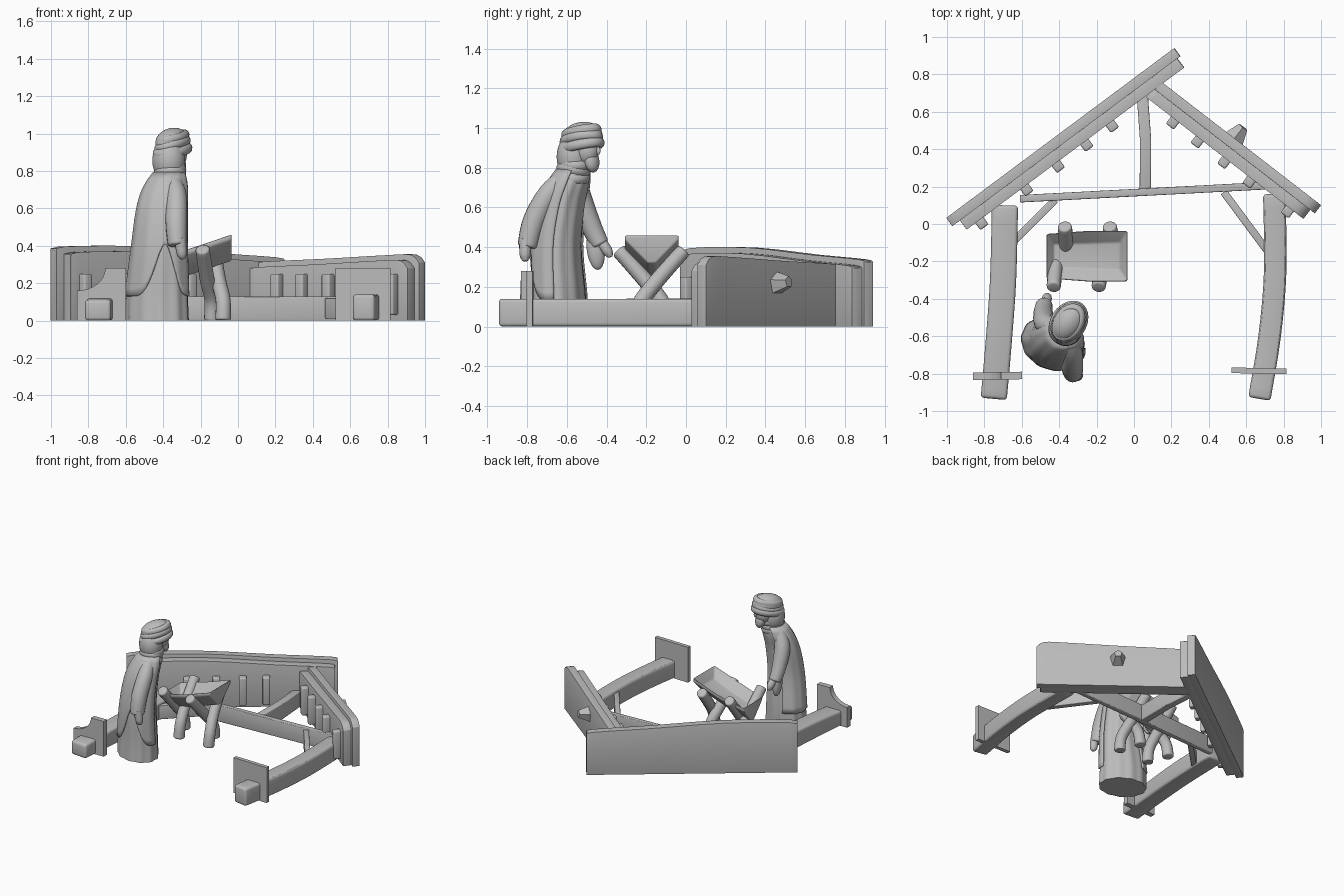
import bpy, bmesh, math
from mathutils import Vector, Matrix

if "Cube" in bpy.data.objects:
    bpy.data.objects.remove(bpy.data.objects["Cube"])

stone = bpy.data.materials.new("plain grey")
stone.use_nodes = True
stone.diffuse_color = (0.5, 0.5, 0.5, 1)
stone.node_tree.nodes["Principled BSDF"].inputs["Base Color"].default_value = (0.5, 0.5, 0.5, 1)


def finish(name, bm, angle=40):
    bmesh.ops.recalc_face_normals(bm, faces=bm.faces)
    me = bpy.data.meshes.new(name)
    bm.to_mesh(me)
    bm.free()
    me.materials.append(stone)
    me.shade_smooth()
    me.set_sharp_from_angle(angle=math.radians(angle))
    ob = bpy.data.objects.new(name, me)
    bpy.context.collection.objects.link(ob)
    return ob


def bevel_sharp(bm, size, segments=3):
    bmesh.ops.recalc_face_normals(bm, faces=bm.faces)
    edges = [e for e in bm.edges if e.is_manifold and e.calc_face_angle() > 0.6]
    bmesh.ops.bevel(bm, geom=edges, offset=size, segments=segments, profile=0.5,
                    affect='EDGES', clamp_overlap=True)


def loft(rings, loop=False, open_ring=False):
    """Skin rings of points; cap the ends unless they join up."""
    bm = bmesh.new()
    vs = [[bm.verts.new(p) for p in r] for r in rings]
    n = len(vs[0])
    pairs = list(zip(vs, vs[1:])) + ([(vs[-1], vs[0])] if loop else [])
    for a, b in pairs:
        for i in range(n - 1 if open_ring else n):
            j = (i + 1) % n
            bm.faces.new((a[i], a[j], b[j], b[i]))
    if not loop and not open_ring:
        bm.faces.new(vs[0])
        bm.faces.new(vs[-1])
    return bm


def beam(name, pts, width, base=0.0, bevel=0.012):
    """Upright timber along (x, y, top height) points."""
    rings = []
    for i, (x, y, top) in enumerate(pts):
        a, b = pts[max(i - 1, 0)], pts[min(i + 1, len(pts) - 1)]
        d = Vector((b[0] - a[0], b[1] - a[1])).normalized()
        s = Vector((-d.y, d.x, 0)) * width / 2
        low, high = Vector((x, y, base)), Vector((x, y, top))
        rings.append([low + s, low - s, high - s, high + s])
    bm = loft(rings)
    bevel_sharp(bm, bevel)
    return finish(name, bm, 30)


def smooth_path(pts, steps=5):
    """Catmull-Rom through points of any length."""
    pts = [Vector(p) for p in pts]
    out = []
    for i in range(len(pts) - 1):
        p0, p1, p2, p3 = pts[max(i - 1, 0)], pts[i], pts[i + 1], pts[min(i + 2, len(pts) - 1)]
        for k in range(steps):
            t = k / steps
            out.append(0.5 * (2 * p1 + (p2 - p0) * t + (2 * p0 - 5 * p1 + 4 * p2 - p3) * t * t
                              + (3 * p1 - p0 - 3 * p2 + p3) * t ** 3))
    return out + [pts[-1]]


def tube(name, pts, bevel=0.012):
    """Round limb through (x, y, z, radius) points."""
    path = smooth_path(pts)
    rings = []
    for i, p in enumerate(path):
        d = (path[min(i + 1, len(path) - 1)] - path[max(i - 1, 0)]).to_3d().normalized()
        u = d.cross(Vector((0.9, 0.3, 0.1))).normalized()
        v = d.cross(u)
        rings.append([p.to_3d() + (u * math.cos(a) + v * math.sin(a)) * p[3]
                      for a in (k * math.tau / 16 for k in range(16))])
    bm = loft(rings)
    bevel_sharp(bm, bevel)
    for v in bm.verts:
        v.co.z = max(v.co.z, 0)
    return finish(name, bm)


def ball(name, loc, size, turn=0.0, tilt=0.0):
    bm = bmesh.new()
    m = (Matrix.Translation(loc) @ Matrix.Rotation(turn, 4, 'Z')
         @ Matrix.Rotation(tilt, 4, 'X') @ Matrix.Diagonal((*size, 1)))
    bmesh.ops.create_uvsphere(bm, u_segments=28, v_segments=16, radius=1, matrix=m)
    return finish(name, bm, 80)


def coil(name, loc, rx, ry, thick, tall, turn, tilt, roll):
    """Elliptical wrap of cloth."""
    m = (Matrix.Translation(loc) @ Matrix.Rotation(turn, 4, 'Z')
         @ Matrix.Rotation(tilt, 4, 'X') @ Matrix.Rotation(roll, 4, 'Y'))
    rings = []
    for k in range(32):
        a = k * math.tau / 32
        rings.append([m @ Vector(((rx + thick * math.cos(b)) * math.cos(a),
                                  (ry + thick * math.cos(b)) * math.sin(a), tall * math.sin(b)))
                      for b in (j * math.tau / 10 for j in range(10))])
    return finish(name, loft(rings, loop=True), 80)


# Roof panels: a tall outer board, a lower inner board, and slats against it
def roof_panel(side, a, b, profile, trim, slats):
    a, b = Vector(a), Vector(b)
    d = (b - a).normalized()
    n = Vector((d.y, -d.x))
    for part, off, width, drop, cut in (("outer", 0.027, 0.055, 0, (0, 0)),
                                        ("inner", 0.083, 0.064, 0.03, trim)):
        p, q = a + d * cut[0] + n * off, b - d * cut[1] + n * off
        pts = [(*p.lerp(q, t), h - drop) for t, h in smooth_path(profile, 3)]
        beam(f"{side}_roof_{part}_board", pts, width, bevel=0.018)
    for i, along in enumerate(slats):
        c = a + d * along + n * 0.132
        beam(f"{side}_roof_slat_{i + 1}", [(*(c - d * 0.027), 0.25), (*(c + d * 0.027), 0.25)],
             0.06, 0.03, 0.01)


roof_panel("right", (-1.0, 0.035), (0.215, 0.94),
           [(0, 0.365), (0.03, 0.395), (0.35, 0.398), (0.7, 0.362), (0.97, 0.338), (1, 0.32)],
           (0.05, 0.02), (0.13, 0.43, 0.64, 0.83, 1.0))
roof_panel("left", (0.14, 0.765), (1.0, 0.1),
           [(0, 0.3), (0.03, 0.315), (0.4, 0.33), (0.8, 0.35), (0.95, 0.352), (1, 0.31)],
           (0, 0.03), (0.19, 0.356, 0.536, 0.707, 0.966))

# Faceted peg on the outside of the left roof
bm = bmesh.new()
aim = Vector((0.61, 0.79, 0.1)).to_track_quat('Z', 'Y').to_matrix().to_4x4()
bmesh.ops.create_cone(bm, cap_ends=True, segments=5, radius1=0.072, radius2=0.03, depth=0.11,
                      matrix=Matrix.Translation((0.55, 0.475, 0.22)) @ aim)
finish("roof_peg", bm, 5)

# Timber frame
def bent(pts):
    return [tuple(p) for p in smooth_path(pts, 4)]


beam("right_post", bent([(-0.69, 0.1, 0.14), (-0.7, -0.3, 0.14), (-0.725, -0.65, 0.13),
                         (-0.75, -0.935, 0.11)]), 0.14, bevel=0.018)
beam("left_post", bent([(0.75, 0.16, 0.14), (0.755, -0.25, 0.14), (0.725, -0.6, 0.14),
                        (0.67, -0.935, 0.14)]), 0.12, bevel=0.018)
beam("tie_beam", [(-0.61, 0.135, 0.13), (0.05, 0.17, 0.13), (0.71, 0.205, 0.13)], 0.04, bevel=0.006)
beam("king_post", [(0.06, 0.17, 0.125), (0.062, 0.45, 0.125), (0.045, 0.68, 0.125)], 0.06, bevel=0.008)
beam("right_brace", [(-0.42, 0.13, 0.12), (-0.66, -0.11, 0.12)], 0.04, 0.01, 0.005)
beam("left_brace", [(0.48, 0.17, 0.12), (0.71, -0.14, 0.12)], 0.04, 0.01, 0.005)

# Post foot plates: one with a scooped corner, one square
def plate(name, outline, y, thick, slant):
    rings = [[Vector((x, y + s * thick / 2 + slant * (x - outline[0][0]), z)) for x, z in outline]
             for s in (-1, 1)]
    return finish(name, loft(rings), 20)


scoop = [(-0.86 + 0.15 * math.sin(t), 0.28 - 0.12 * math.cos(t))
         for t in (math.pi / 2 * (1 - k / 8) for k in range(9))]
plate("right_post_plate", [(-0.86, 0), (-0.6, 0), (-0.6, 0.28)] + scoop, -0.815, 0.04, 0.02)
plate("left_post_plate", [(0.52, 0), (0.815, 0), (0.815, 0.28), (0.52, 0.28)], -0.782, 0.03, -0.02)

# Trough: tilted tray with a V-shaped underside and a hollowed top
SECTION = [(-0.135, 0), (0.135, 0), (0.135, -0.03), (0.02, -0.145), (-0.02, -0.145), (-0.135, -0.03)]
bm = loft([[Vector((x, -0.172 + y * grow, top + z)) for y, z in SECTION]
           for x, top, grow in ((-0.468, 0.335, 0.88), (-0.25, 0.392, 1.0), (-0.035, 0.465, 1.0))])
bmesh.ops.recalc_face_normals(bm, faces=bm.faces)
bm.normal_update()
top_faces = [f for f in bm.faces if f.normal.z > 0.8]
bmesh.ops.inset_region(bm, faces=top_faces, thickness=0.03)
for v in {v for f in top_faces for v in f.verts}:
    v.co.y = -0.172 + (v.co.y + 0.172) * 0.65
    v.co.x = -0.25 + (v.co.x + 0.25) * 0.9
    v.co.z -= 0.07
bevel_sharp(bm, 0.01)
finish("trough_tray", bm, 30)

# Crossed trough legs
for label, x, lean in (("left", -0.11, -0.05), ("right", -0.37, -0.03)):
    for end, s in (("front", -1), ("back", 1)):
        dx = 0.03 * s
        tube(f"trough_{label}_{end}_leg",
             [(x + dx + lean, -0.175 + 0.165 * s, 0.385, 0.038),
              (x + dx + lean / 2, -0.175 + 0.02 * s, 0.22, 0.04),
              (x + dx, -0.175 - 0.06 * s, 0.11, 0.04),
              (x + dx, -0.175 - 0.08 * s, 0, 0.042)])

# Robed figure
FACING = -0.4
BODY = [(0, -0.43, -0.64, 0.172, 0.135), (0.15, -0.43, -0.64, 0.166, 0.13),
        (0.4, -0.418, -0.65, 0.145, 0.12), (0.6, -0.405, -0.625, 0.13, 0.112),
        (0.72, -0.385, -0.59, 0.11, 0.1), (0.81, -0.362, -0.56, 0.065, 0.07)]
rows = smooth_path(BODY, 5)


def body_point(row, t, grow, folds):
    z, cx, cy, a, b = row
    r = 1 + folds * math.cos(11 * t)
    p = Vector(((a + grow) * r * math.cos(t), (b + grow) * r * math.sin(t), z))
    return Matrix.Rotation(FACING, 3, 'Z') @ p + Vector((cx, cy, 0))


def row_at(z):
    i = next(k for k in range(1, len(rows)) if rows[k][0] >= z)
    a, b = rows[i - 1], rows[i]
    return a.lerp(b, (z - a[0]) / (b[0] - a[0]))


finish("robe", loft([[body_point(r, k * math.tau / 64, 0, 0.025) for k in range(64)]
                     for r in rows]), 50)


# Cloak open at the front, its hem rising under the right arm
def hem(t):
    return 0.13 + 0.28 * math.exp(-((t - 5.25) / 0.45) ** 2)


angles = [2.3 + 4.3 * k / 39 for k in range(40)]
cloak = finish("cloak", loft([[body_point(row_at(hem(t) + (0.79 - hem(t)) * f / 16), t, 0.004, 0.015)
                               for t in angles] for f in range(17)], open_ring=True), 60)
cloth = cloak.modifiers.new("cloth", 'SOLIDIFY')
cloth.thickness, cloth.offset = 0.014, 0

# Arms with hanging sleeves
tube("right_sleeve", [(-0.355, -0.6, 0.76, 0.045), (-0.33, -0.69, 0.67, 0.055),
                      (-0.33, -0.765, 0.53, 0.058), (-0.325, -0.8, 0.4, 0.05)])
tube("right_hand", [(-0.31, -0.81, 0.44, 0.03), (-0.3, -0.81, 0.36, 0.028), (-0.29, -0.81, 0.33, 0.012)])
tube("left_sleeve", [(-0.43, -0.55, 0.75, 0.045), (-0.475, -0.53, 0.64, 0.058),
                     (-0.485, -0.475, 0.5, 0.052), (-0.48, -0.43, 0.41, 0.045)])
ball("left_sleeve_drape", (-0.485, -0.455, 0.39), (0.032, 0.045, 0.105), tilt=0.12)
tube("left_hand", [(-0.475, -0.43, 0.43, 0.028), (-0.465, -0.395, 0.38, 0.026),
                   (-0.46, -0.38, 0.35, 0.012)])

# Head, beard, scarf and wrapped headdress
TURN = -0.6
ball("hood", (-0.37, -0.565, 0.855), (0.09, 0.085, 0.12), TURN)
ball("face", (-0.335, -0.5, 0.885), (0.06, 0.065, 0.075), TURN)
ball("beard", (-0.32, -0.475, 0.835), (0.045, 0.035, 0.06), TURN, 0.2)
ball("nose", (-0.3, -0.442, 0.885), (0.009, 0.012, 0.02), TURN)
ball("headdress_crown", (-0.35, -0.525, 0.955), (0.08, 0.115, 0.075), TURN, 0.15)
for i, (z, roll) in enumerate(((0.908, -0.02), (0.943, -0.2), (0.978, -0.08))):
    coil(f"headdress_wrap_{i + 1}", (-0.35, -0.527, z), 0.076 - 0.008 * i, 0.108 - 0.008 * i,
         0.02, 0.026, TURN, 0.2, roll)
for i, (z, r) in enumerate(((0.755, 0.068), (0.79, 0.062), (0.82, 0.058))):
    coil(f"scarf_fold_{i + 1}", (-0.37 + 0.006 * i, -0.575 + 0.008 * i, z), r, r, 0.025, 0.03,
         TURN, -0.15, 0.12 * (-1) ** i)
